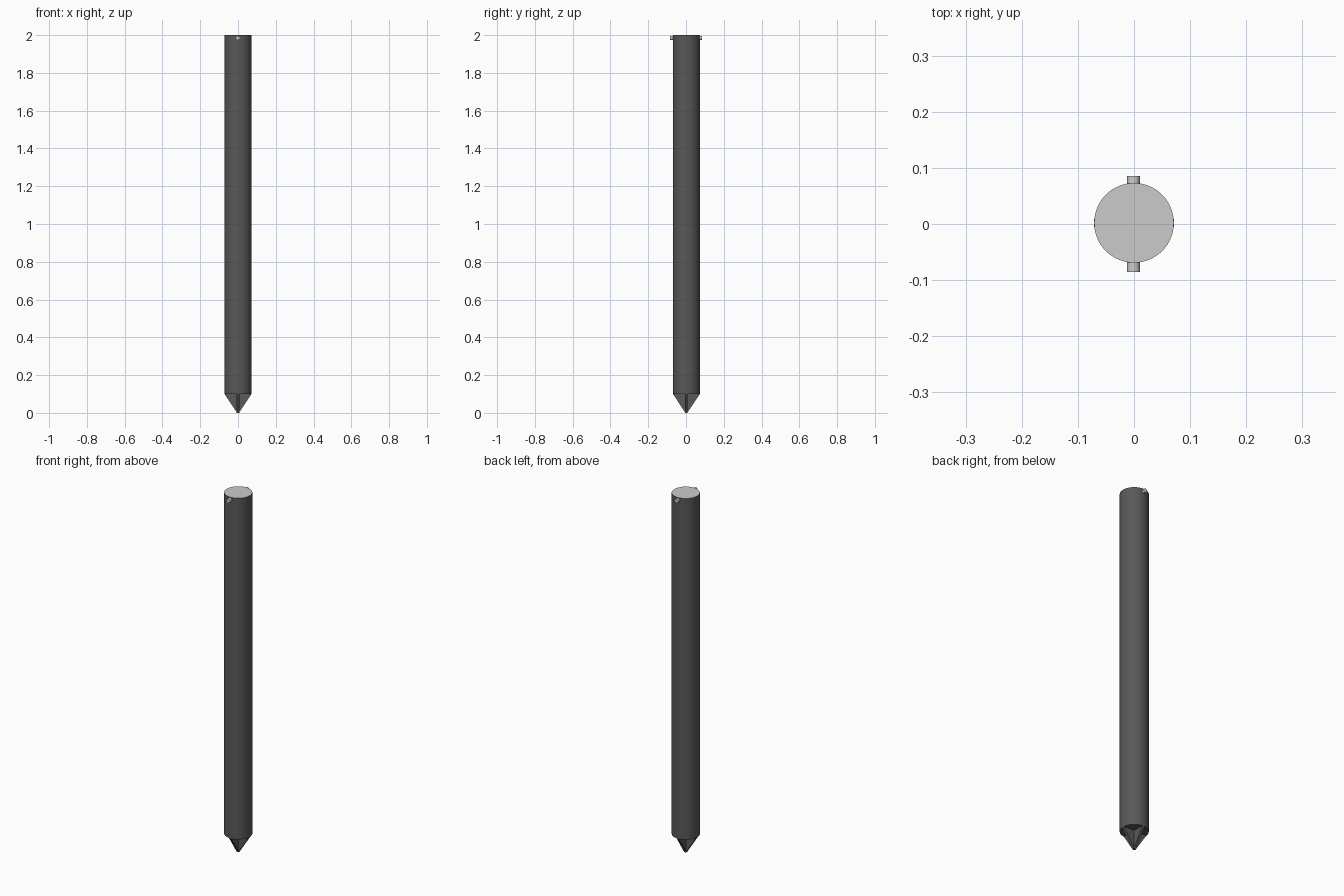
import bpy, bmesh, math

if "Cube" in bpy.data.objects:
    bpy.data.objects.remove(bpy.data.objects["Cube"])

CY = 0.002          # shaft axis sits slightly off the pin midpoint
R = 0.071
TIP_TOP = 0.10

dark = bpy.data.materials.new("dark_steel")
dark.diffuse_color = (0.1, 0.1, 0.1, 1)
dark.use_nodes = True
dark.node_tree.nodes["Principled BSDF"].inputs["Base Color"].default_value = dark.diffuse_color
plain = bpy.data.materials.new("plain_grey")
plain.diffuse_color = (0.8, 0.8, 0.8, 1)
plain.use_nodes = True
plain.node_tree.nodes["Principled BSDF"].inputs["Base Color"].default_value = plain.diffuse_color


def cylinder(name, radius, depth, loc, rot=(0, 0, 0), sides=32):
    bpy.ops.mesh.primitive_cylinder_add(vertices=sides, radius=radius, depth=depth,
                                        location=loc, rotation=rot)
    obj = bpy.context.object
    obj.name = name
    bpy.ops.object.shade_smooth_by_angle(angle=math.radians(35))
    return obj


def fin(name, angle, half_thick=0.007, half_tip=0.005):
    # tapered plate: triangular profile extruded by its thickness
    bm = bmesh.new()
    profile = [(-R, TIP_TOP), (-half_tip, 0), (half_tip, 0), (R, TIP_TOP)]
    face = bm.faces.new([bm.verts.new((x, -half_thick, z)) for x, z in profile])
    ext = bmesh.ops.extrude_face_region(bm, geom=[face])
    moved = [g for g in ext['geom'] if isinstance(g, bmesh.types.BMVert)]
    bmesh.ops.translate(bm, verts=moved, vec=(0, 2 * half_thick, 0))
    bmesh.ops.recalc_face_normals(bm, faces=bm.faces)
    mesh = bpy.data.meshes.new(name)
    bm.to_mesh(mesh)
    bm.free()
    mesh.materials.append(dark)
    obj = bpy.data.objects.new(name, mesh)
    obj.location = (0, CY, 0)
    obj.rotation_euler = (0, 0, angle)
    bpy.context.collection.objects.link(obj)


# main shaft: dark, with a plain grey top face
shaft = cylinder("shaft", R, 2 - TIP_TOP, (0, CY, (2 + TIP_TOP) / 2), sides=64)
shaft.data.materials.append(dark)
shaft.data.materials.append(plain)
for face in shaft.data.polygons:
    if face.normal.z > 0.9:
        face.material_index = 1

# crossed driving point
fin("point_fin_x", 0)
fin("point_fin_y", math.pi / 2)

# side pins near the top
for name, s in (("front_pin", -1), ("back_pin", 1)):
    cylinder(name, 0.0115, 0.03, (-0.001, s * (0.0855 - 0.015), 1.985),
             (math.pi / 2, 0, 0), 24)
